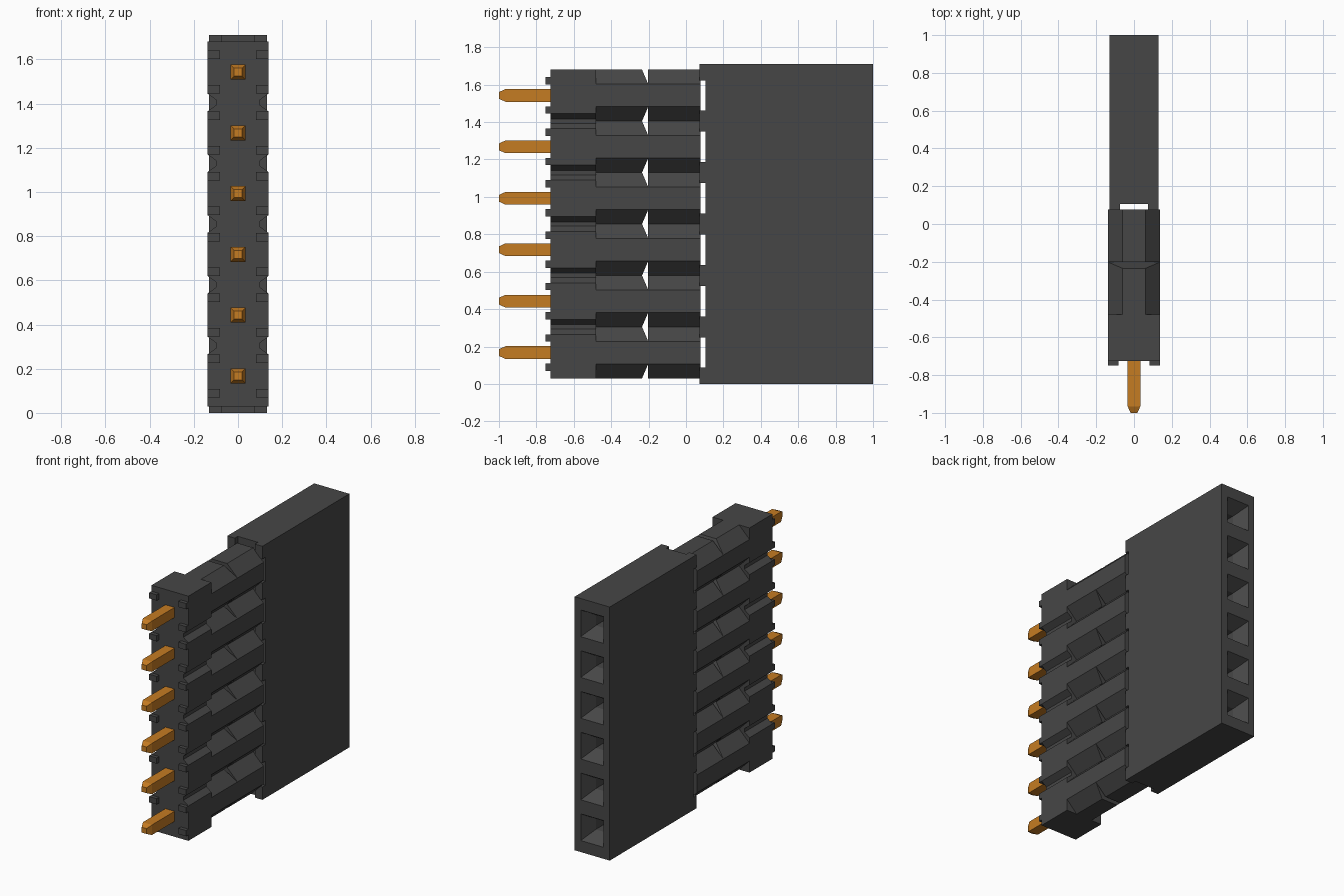
import bpy, bmesh

cube = bpy.data.objects.get("Cube")
if cube:
    bpy.data.objects.remove(cube, do_unlink=True)


def material(name, rgb):
    m = bpy.data.materials.new(name)
    m.use_nodes = True
    col = (*rgb, 1.0)
    m.diffuse_color = col
    m.node_tree.nodes["Principled BSDF"].inputs["Base Color"].default_value = col
    return m


PLASTIC = material("dark grey plastic", (0.062, 0.062, 0.062))
METAL = material("orange brass", (0.56, 0.20, 0.016))

COUNT, PITCH, HEIGHT = 6, 0.275, 1.71
MID = HEIGHT / 2
PIN_Z = [MID + (i - (COUNT - 1) / 2) * PITCH for i in range(COUNT)]
GAPS = [(a + b) / 2 for a, b in zip(PIN_Z, PIN_Z[1:])]
HALF = PITCH / 2            # half size of one contact cell
FLAT = 0.06                 # half width of the flat sides of a ridge


def loft(bm, rings):
    """Closed skin through rings of (x, z) points, each given as (y, points)."""
    loops = [[bm.verts.new((x, y, z)) for x, z in pts] for y, pts in rings]
    n = len(loops[0])
    for a, b in zip(loops, loops[1:]):
        for i in range(n):
            j = (i + 1) % n
            bm.faces.new((a[i], a[j], b[j], b[i]))
    bm.faces.new(loops[0][::-1])
    bm.faces.new(loops[-1])


def rect(hx, hz, cz=0.0, cx=0.0):
    return [(cx - hx, cz - hz), (cx + hx, cz - hz), (cx + hx, cz + hz), (cx - hx, cz + hz)]


def build(name, lofts, mat):
    bm = bmesh.new()
    for rings in lofts:
        part = bmesh.new()
        loft(part, rings)
        bmesh.ops.remove_doubles(part, verts=part.verts, dist=1e-5)
        bmesh.ops.recalc_face_normals(part, faces=part.faces)
        tmp = bpy.data.meshes.new("tmp")
        part.to_mesh(tmp)
        part.free()
        bm.from_mesh(tmp)
        bpy.data.meshes.remove(tmp)
    me = bpy.data.meshes.new(name)
    bm.to_mesh(me)
    bm.free()
    me.materials.append(mat)
    ob = bpy.data.objects.new(name, me)
    bpy.context.collection.objects.link(ob)
    return ob


# Contact pins with tapered tips
for i, z in enumerate(PIN_Z):
    build(f"contact_pin_{i + 1}",
          [[(-1.0, rect(0.018, 0.018, z)), (-0.965, rect(0.034, 0.034, z)),
            (-0.70, rect(0.034, 0.034, z))]], METAL)

# Front slab with a shallow groove on each side between pins
side = [(HALF, MID - COUNT * HALF)]
for g in GAPS:
    side += [(HALF, g - 0.04), (0.10, g - 0.012), (0.10, g + 0.012), (HALF, g + 0.04)]
side.append((HALF, MID + COUNT * HALF))
outline = side + [(-x, z) for x, z in reversed(side)]
build("front_slab", [[(-0.725, outline), (-0.48, outline)]], PLASTIC)

# Stand-off nubs on the front face, four around each pin
nubs = []
for z in PIN_Z:
    for sx in (-1, 1):
        for sz in (-1, 1):
            r = rect(0.028, 0.0195, z + sz * 0.078, sx * 0.1095)
            nubs.append([(-0.75, r), (-0.725, r)])
build("front_nubs", nubs, PLASTIC)


# Eight-sided ridges, one per contact, each with a wedge notch
def octagon(z):
    a, b = FLAT, HALF
    return [(x, z + h) for x, h in
            ((-a, -b), (a, -b), (b, -a), (b, a), (a, b), (-a, b), (-b, a), (-b, -a))]


def squashed(z):
    a, b = FLAT, HALF
    return [(x, z + h) for x, h in
            ((-b, -a), (b, -a), (b, -a), (b, a), (b, a), (-b, a), (-b, a), (-b, -a))]


for i, z in enumerate(PIN_Z):
    build(f"ridge_{i + 1}",
          [[(-0.48, octagon(z)), (-0.235, octagon(z)), (-0.202, squashed(z))],
           [(-0.202, octagon(z)), (0.077, octagon(z))]], PLASTIC)

# Socket housing with a funnel and hole at the back of each contact
body = rect(0.131, MID, MID)
housing = build("socket_housing", [[(0.105, body), (1.0, body)]], PLASTIC)
cutter = build("socket_cutter",
               [[(0.55, rect(0.036, 0.036, z)), (0.91, rect(0.036, 0.036, z)),
                 (1.0, rect(0.085, 0.09, z)), (1.02, rect(0.085, 0.09, z))]
                for z in PIN_Z], PLASTIC)
cutter.hide_render = True
mod = housing.modifiers.new("sockets", 'BOOLEAN')
mod.operation = 'DIFFERENCE'
mod.solver = 'EXACT'
mod.object = cutter
bpy.context.view_layer.objects.active = housing
bpy.ops.object.modifier_apply(modifier=mod.name)
bpy.data.objects.remove(cutter, do_unlink=True)

# Spacer posts joining the housing to the ridges, leaving open windows
spans = [(0.0, PIN_Z[0] - 0.081)]
spans += [(a + 0.081, b - 0.081) for a, b in zip(PIN_Z, PIN_Z[1:])]
spans.append((PIN_Z[-1] + 0.081, HEIGHT))
posts = []
for lo, hi in spans:
    for sx in (-1, 1):
        r = rect(0.028, (hi - lo) / 2, (lo + hi) / 2, sx * 0.103)
        posts.append([(0.073, r), (0.105, r)])
build("spacer_posts", posts, PLASTIC)
